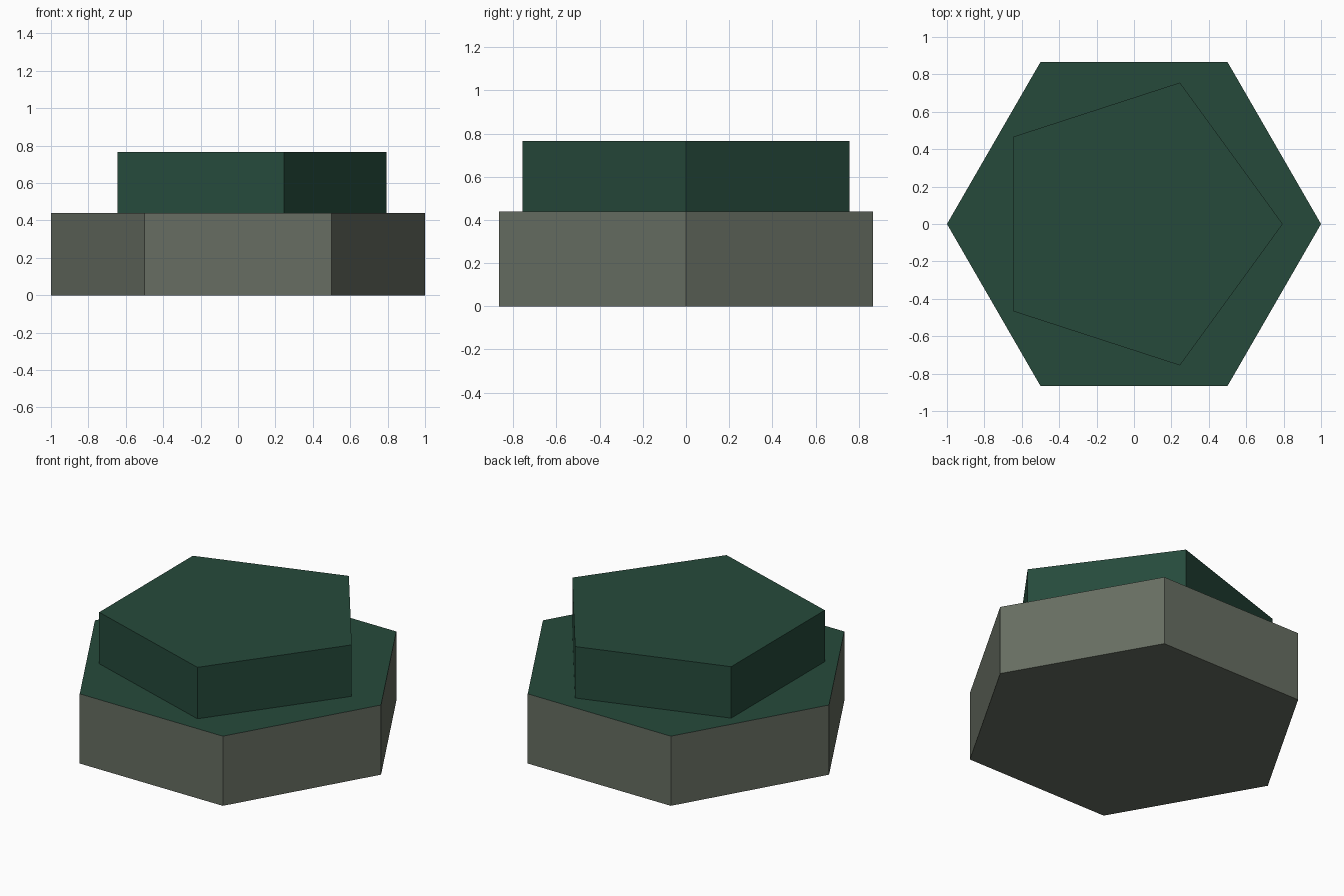
import bpy

cube = bpy.data.objects.get("Cube")
if cube:
    bpy.data.objects.remove(cube, do_unlink=True)


def make_material(name, rgb):
    mat = bpy.data.materials.new(name)
    mat.use_nodes = True
    color = (*rgb, 1.0)
    mat.diffuse_color = color
    mat.node_tree.nodes["Principled BSDF"].inputs["Base Color"].default_value = color
    return mat


def prism(name, sides, radius, bottom, top, materials):
    """Upright prism with its first corner on +x; the last material goes on top."""
    bpy.ops.mesh.primitive_cylinder_add(
        vertices=sides, radius=radius, depth=top - bottom)
    obj = bpy.context.object
    obj.name = name
    mesh = obj.data
    # Turn the first corner onto +x and bake the height into the mesh
    for v in mesh.vertices:
        v.co.x, v.co.y = v.co.y, -v.co.x
        v.co.z += (top + bottom) / 2
    for mat in materials:
        mesh.materials.append(mat)
    for face in mesh.polygons:
        face.use_smooth = False
        face.material_index = len(materials) - 1 if face.normal.z > 0.5 else 0
    return obj


stone = make_material("grey stone", (0.135, 0.155, 0.122))
green = make_material("dark green", (0.019, 0.068, 0.044))

# Hexagonal stone base with a green top
prism("hexagon_base", 6, 1.0, 0.0, 0.44, [stone, green])

# Pentagonal green block on the base
prism("pentagon_block", 5, 0.795, 0.44, 0.765, [green])
